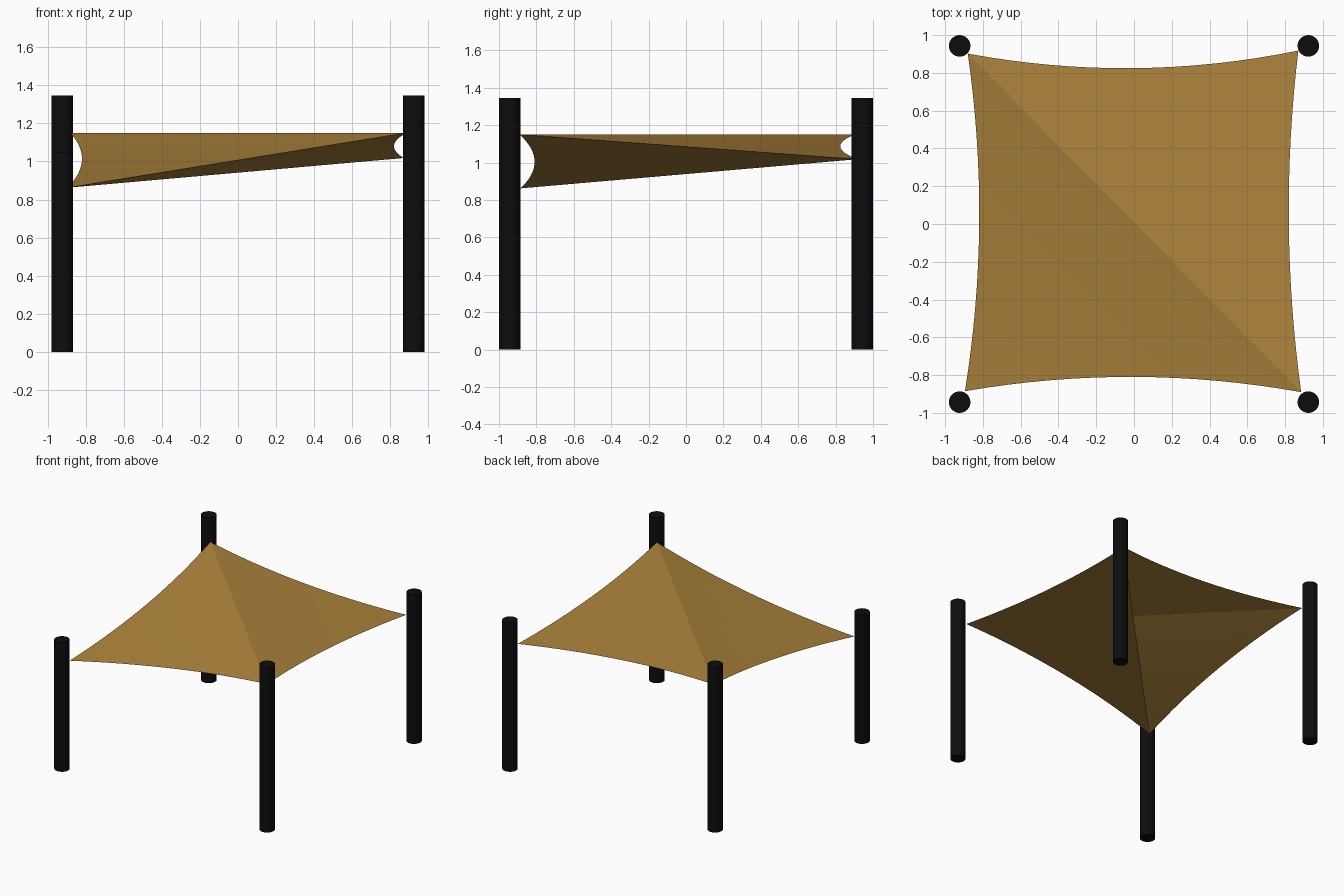
import bpy, bmesh
from mathutils import Vector

cube = bpy.data.objects.get("Cube")
if cube:
    bpy.data.objects.remove(cube)


def make_material(name, color, roughness):
    mat = bpy.data.materials.new(name)
    mat.use_nodes = True
    mat.diffuse_color = color
    bsdf = next(n for n in mat.node_tree.nodes if n.type == 'BSDF_PRINCIPLED')
    bsdf.inputs["Base Color"].default_value = color
    bsdf.inputs["Roughness"].default_value = roughness
    return mat


post_black = make_material("post black", (0.004, 0.004, 0.004, 1), 0.6)
sail_ochre = make_material("sail ochre", (0.42, 0.23, 0.045, 1), 0.9)

POST_X, POST_Y, POST_R = 0.923, 0.943, 0.057
STEPS = 16

# Sail corners
front_left = Vector((0.885, -0.89, 1.15))
front_right = Vector((-0.895, -0.885, 0.862))
back_left = Vector((0.87, 0.918, 1.018))
back_right = Vector((-0.88, 0.902, 1.15))


def hem(start, end, bow):
    """Sail edge that bows inward in plan only."""
    along = end - start
    inward = Vector((-along.y, along.x, 0)).normalized()
    middle = (start + end) / 2
    if inward.dot(middle) > 0:
        inward = -inward
    return [start.lerp(end, i / STEPS) + inward * bow * 4 * (i / STEPS) * (1 - i / STEPS)
            for i in range(STEPS + 1)]


front_hem = hem(front_right, front_left, 0.078)
back_hem = hem(back_left, back_right, 0.085)
left_hem = hem(front_left, back_left, 0.058)
right_hem = hem(front_right, back_right, 0.068)


def sail_panel(name, hem_a, hem_b, facing):
    """Cloth stretched between two hems that start at the same corner."""
    bm = bmesh.new()
    tip = bm.verts.new(hem_a[0])
    row_a = [tip] + [bm.verts.new(p) for p in hem_a[1:]]
    row_b = [tip] + [bm.verts.new(p) for p in hem_b[1:]]
    bm.faces.new((tip, row_a[1], row_b[1]))
    for i in range(1, STEPS):
        bm.faces.new((row_a[i], row_a[i + 1], row_b[i + 1], row_b[i]))
    bm.normal_update()
    for face in bm.faces:
        if face.normal.z * facing < 0:
            face.normal_flip()
    mesh = bpy.data.meshes.new(name)
    bm.to_mesh(mesh)
    bm.free()
    mesh.materials.append(sail_ochre)
    mesh.shade_smooth()
    obj = bpy.data.objects.new(name, mesh)
    bpy.context.collection.objects.link(obj)


# Two upper panels meet at a level ridge; one lower panel hangs below it
sail_panel("sail_front_panel", front_hem, right_hem, 1)
sail_panel("sail_back_panel", left_hem[::-1], back_hem, 1)
sail_panel("sail_lower_panel", front_hem[::-1], left_hem, -1)

# Posts
posts = {
    "front_left_post": (1, -1, 1.345),
    "front_right_post": (-1, -1, 1.05),
    "back_left_post": (1, 1, 1.21),
    "back_right_post": (-1, 1, 1.345),
}
for name, (sx, sy, height) in posts.items():
    bpy.ops.mesh.primitive_cylinder_add(
        vertices=32, radius=POST_R, depth=height,
        location=(sx * POST_X, sy * POST_Y, height / 2))
    post = bpy.context.object
    post.name = name
    post.data.materials.append(post_black)
    bpy.ops.object.shade_smooth_by_angle()
